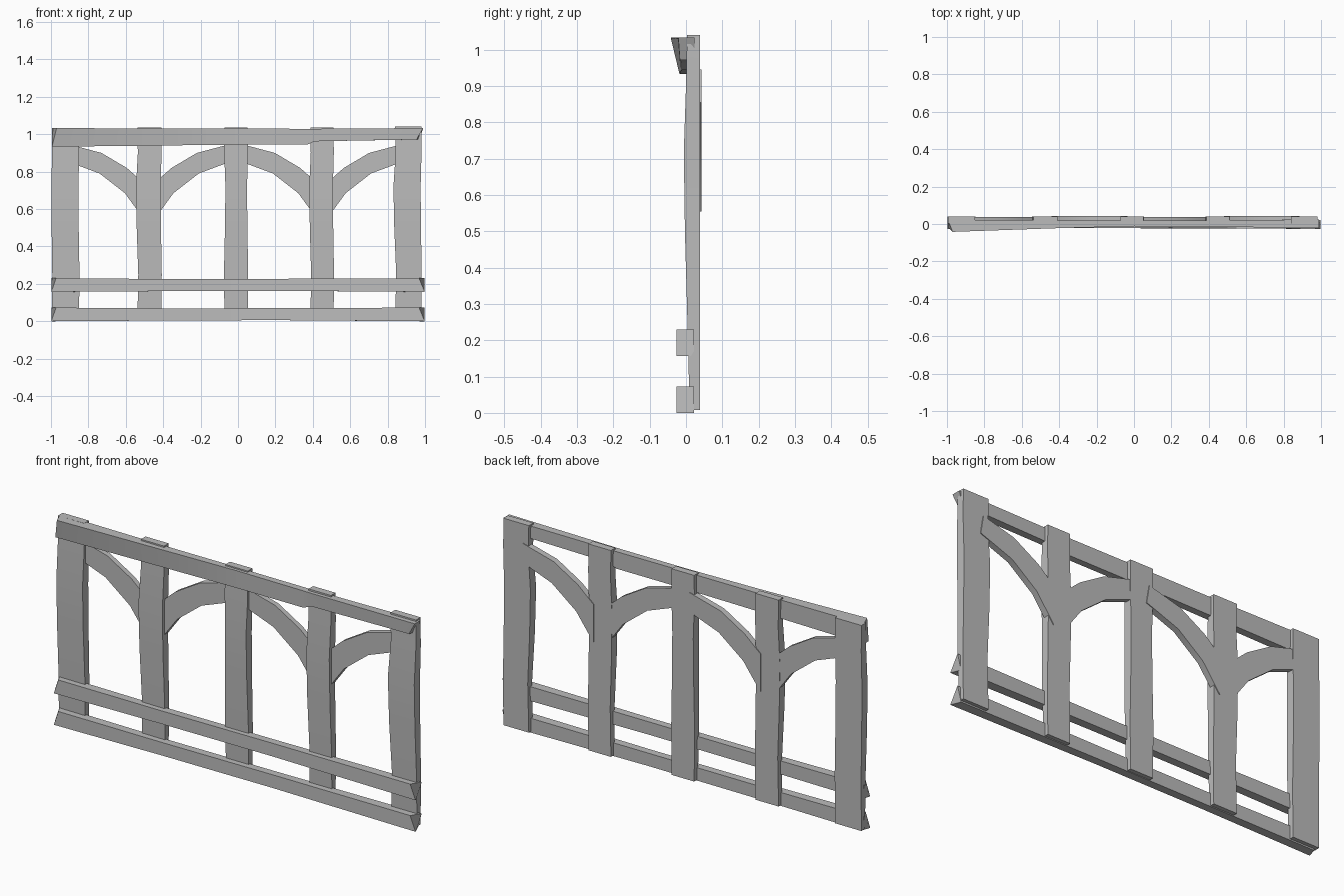
import bpy, bmesh, math

cube = bpy.data.objects.get("Cube")
if cube:
    bpy.data.objects.remove(cube, do_unlink=True)

wood = bpy.data.materials.new("grey_timber")
wood.use_nodes = True
GREY = (0.5, 0.5, 0.5, 1)
wood.diffuse_color = GREY
wood.node_tree.nodes["Principled BSDF"].inputs["Base Color"].default_value = GREY


def loft(name, rings):
    """Join four-cornered cross-sections into one closed timber."""
    bm = bmesh.new()
    loops = [[bm.verts.new(p) for p in ring] for ring in rings]
    for a, b in zip(loops, loops[1:]):
        for i in range(4):
            j = (i + 1) % 4
            bm.faces.new((a[i], a[j], b[j], b[i]))
    bm.faces.new(loops[0])
    bm.faces.new(loops[-1])
    bmesh.ops.recalc_face_normals(bm, faces=bm.faces[:])
    mesh = bpy.data.meshes.new(name)
    bm.to_mesh(mesh)
    bm.free()
    mesh.materials.append(wood)
    obj = bpy.data.objects.new(name, mesh)
    bpy.context.collection.objects.link(obj)
    bpy.ops.object.select_all(action='DESELECT')
    obj.select_set(True)
    bpy.context.view_layer.objects.active = obj
    bpy.ops.object.shade_smooth_by_angle(angle=math.radians(25))
    return obj


def post(name, left, right, top, sway):
    """Upright with slightly wavy hewn sides and front."""
    rings = []
    # height, front depth, side waviness
    for z, y, w in ((0.008, 0.01, 0), (0.25, 0.004, 0.004), (0.5, -0.003, -0.003),
                    (0.72, -0.006, -0.006), (0.9, 0, 0.002), (top, 0.003, 0)):
        a, b = left + w * sway, right + w * 0.6
        rings.append([(a, y, z), (b, y, z), (b, 0.039, z), (a, 0.039, z)])
    loft(name, rings)


def rail(name, stations, cuts):
    """Long timber; station = x, top front, bottom front, back, bottom, top."""
    rings = []
    for x, yt, yb, back, z0, z1 in stations:
        rings.append([[x, yb, z0], [x, yt, z1], [x, back, z1], [x, back, z0]])
    # Slanted saw cuts: pull chosen corners of each end inwards
    for ring, corners, shift in cuts:
        for c in corners:
            rings[ring][c][0] += shift
    loft(name, rings)


def brace(name, foot, side, back):
    """Curved knee brace rising from a post; side is its x direction."""
    rings = []
    # distance from post face: lower edge height, upper edge height
    for d_low, low, d_up, up in ((-0.03, 0.555, -0.03, 0.745), (0.065, 0.685, 0.055, 0.82),
                                 (0.20, 0.79, 0.19, 0.90), (0.375, 0.855, 0.36, 0.945)):
        a, b = foot + side * d_low, foot + side * d_up
        rings.append([(a, 0.012, low), (b, 0.012, up), (b, back, up), (a, back, low)])
    loft(name, rings)


# Uprights
for name, left, right, top, sway in (
        ("right_end_post", -0.995, -0.85, 1.033, 0.5),
        ("right_middle_post", -0.538, -0.41, 1.037, 1.2),
        ("centre_post", -0.072, 0.052, 1.036, -0.8),
        ("left_middle_post", 0.387, 0.511, 1.037, 1),
        ("left_end_post", 0.84, 0.98, 1.04, 1.5)):
    post(name, left, right, top, sway)

# Knee braces, one pair on each middle post
for label, left, right in (("right", -0.54, -0.41), ("left", 0.387, 0.511)):
    brace(label + "_bay_outer_brace", left, -1, 0.038)
    brace(label + "_bay_inner_brace", right, 1, 0.043)

# Two low rails
for name, z in (("sill_rail", 0.0), ("lower_rail", 0.157)):
    rail(name, ((-0.998, -0.026, -0.026, 0.02, z, z + 0.073),
                (-0.4, -0.022, -0.022, 0.018, z + 0.004, z + 0.069),
                (0.2, -0.02, -0.023, 0.018, z + 0.006, z + 0.07),
                (0.998, -0.026, -0.026, 0.022, z, z + 0.073)),
         ((0, (1,), 0.025), (3, (1,), -0.03), (3, (3,), -0.02), (0, (3,), 0.015)))

# Head beam, twisted forward at one end and stepped on its underside
rail("head_beam", ((-0.995, -0.042, -0.018, 0.022, 0.933, 1.033),
                   (-0.4, -0.022, -0.015, 0.02, 0.94, 1.03),
                   (0, -0.012, -0.012, 0.02, 0.944, 1.03),
                   (0.37, -0.014, -0.012, 0.02, 0.944, 1.029),
                   (0.41, -0.015, -0.012, 0.02, 0.962, 1.029),
                   (0.99, -0.021, -0.017, 0.024, 0.972, 1.033)),
     ((0, (1,), 0.025), (5, (0,), -0.035), (5, (3,), -0.02)))
